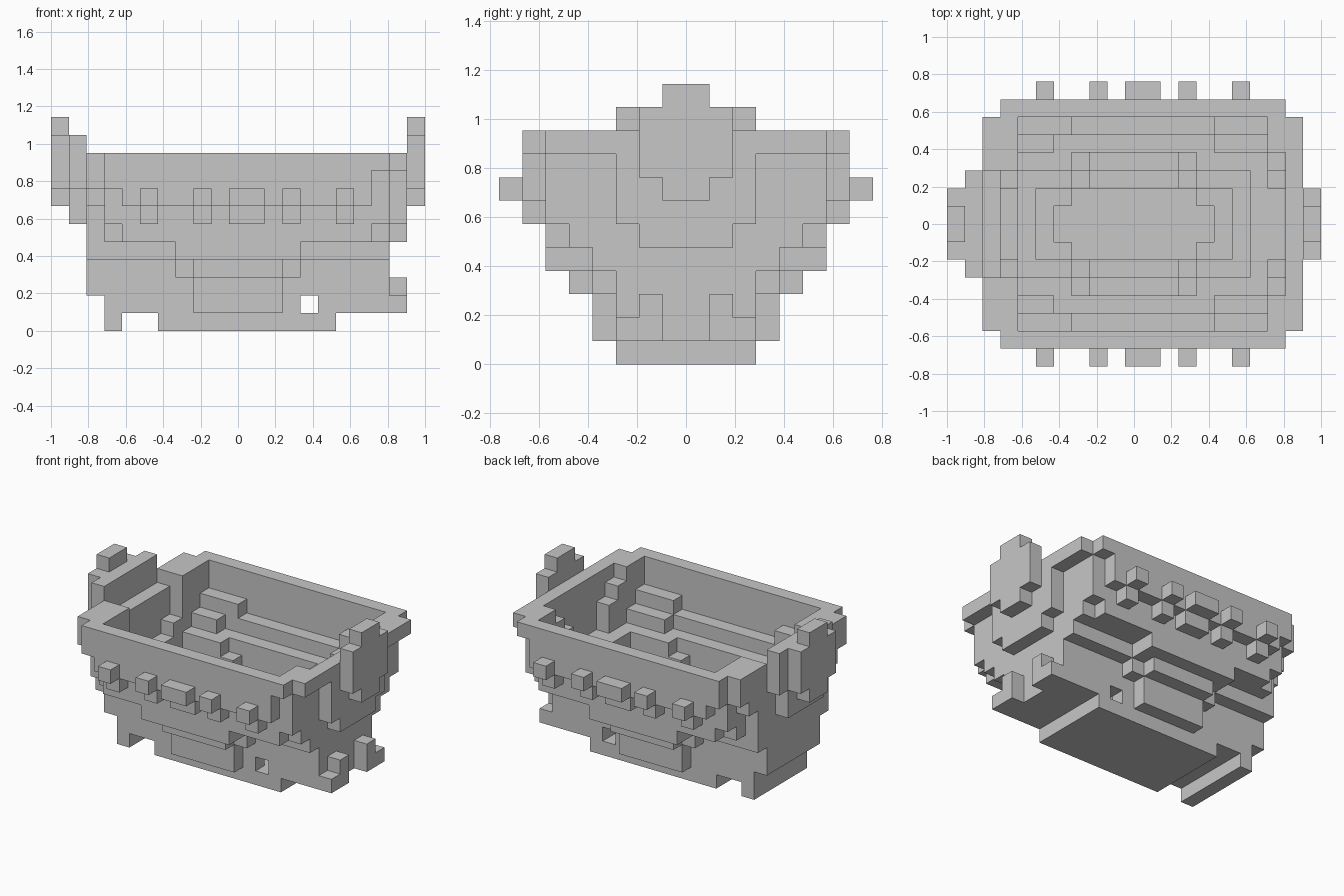
import bpy
import bmesh
from mathutils import Vector

# Remove the default cube
cube = bpy.data.objects.get("Cube")
if cube:
    bpy.data.objects.remove(cube, do_unlink=True)

UNIT = 2 / 21            # edge length of one block
ORIGIN = Vector((-10.5, 0, 0))

# Single stone colour
stone = bpy.data.materials.new("stone_grey")
stone.use_nodes = True
colour = (0.57, 0.57, 0.57, 1)
stone.diffuse_color = colour
stone.node_tree.nodes["Principled BSDF"].inputs["Base Color"].default_value = colour

cells = {}               # block position -> part name


def block(left, right, low, high, depth, inner=0):
    """Blocks between two columns and two layers, mirrored front to back."""
    for x in range(left, right + 1):
        for z in range(low, high + 1):
            for y in range(inner, depth):
                yield (x, y, z)
                yield (x, -1 - y, z)


def fill(part, *boxes):
    for box in boxes:
        for cell in block(*box):
            cells.setdefault(cell, part)


def carve(*boxes):
    for box in boxes:
        for cell in block(*box):
            cells.pop(cell, None)


# Base plate and the strip foot at the left end
fill("base_plate", (6, 15, 0, 0, 3))
fill("strip_foot", (3, 3, 0, 0, 3))

# Lower body with stepped front and back panels
fill("lower_body", (3, 18, 1, 3, 3), (2, 2, 2, 3, 3))
fill("side_panels", (8, 12, 1, 2, 4), (7, 13, 3, 3, 4), (8, 12, 3, 3, 5),
     (7, 13, 4, 4, 6))

# Upper body, widening toward the rim
fill("upper_body",
     (2, 18, 4, 4, 4), (2, 2, 5, 6, 4),
     (3, 18, 5, 5, 5), (4, 17, 5, 5, 6),
     (3, 18, 6, 8, 6), (2, 2, 7, 7, 5), (2, 2, 8, 8, 6),
     (4, 17, 7, 7, 7), (3, 17, 8, 8, 7),
     (19, 19, 6, 8, 3), (19, 19, 5, 5, 2))

# Rim
fill("rim", (3, 18, 9, 9, 7), (2, 2, 9, 9, 6), (19, 19, 9, 9, 6))

# Cavity, layer by layer from the floor up
carve((6, 14, 1, 2, 1), (7, 13, 1, 2, 2), (8, 12, 2, 2, 3),
      (5, 15, 3, 3, 2), (7, 13, 3, 3, 3), (8, 12, 3, 4, 4),
      (4, 16, 4, 5, 3), (7, 13, 5, 5, 4),
      (4, 17, 6, 6, 4), (6, 14, 6, 6, 5),
      (4, 17, 7, 7, 5), (7, 14, 7, 7, 6), (4, 17, 8, 9, 6))

# Recesses inside the bulging ends
carve((18, 18, 6, 7, 2), (18, 18, 8, 8, 3), (18, 18, 9, 9, 4),
      (3, 3, 6, 6, 2), (3, 3, 7, 9, 3), (2, 2, 9, 9, 3))

# Small through hole near the bottom
carve((14, 14, 1, 1, 4))

# Handles at both ends
fill("left_bulge", (1, 1, 6, 7, 2), (1, 1, 8, 10, 3))
for end, name in ((0, "left_handle"), (20, "right_handle")):
    fill(name, (end, end, 7, 11, 1), (end, end, 8, 10, 2))

# Small feet at the right end
fill("right_feet", (19, 19, 1, 2, 2, 1), (19, 19, 1, 1, 3, 2))

# Row of studs along front and back, each with a bracket below
for start, stop in ((5, 5), (8, 8), (10, 11), (13, 13), (16, 16)):
    fill("studs", (start, stop, 7, 7, 8, 7))
    fill("stud_brackets", (start, stop, 6, 6, 7, 6))


def build(part):
    """Mesh of the exposed block faces of one part, merged into flat faces."""
    bm = bmesh.new()
    corners = {}

    def vert(p):
        key = tuple(round(c) for c in p)
        if key not in corners:
            corners[key] = bm.verts.new((Vector(key) + ORIGIN) * UNIT)
        return corners[key]

    for cell in [c for c, owner in cells.items() if owner == part]:
        middle = Vector(cell) + Vector((.5, .5, .5))
        for axis in range(3):
            for sign in (-1, 1):
                n = Vector((0, 0, 0))
                n[axis] = sign
                if tuple(round(c) for c in Vector(cell) + n) in cells:
                    continue
                u = Vector((0, 0, 0))
                u[(axis + 1) % 3] = 1
                v = n.cross(u)
                ring = ((-1, -1), (1, -1), (1, 1), (-1, 1))
                bm.faces.new([vert(middle + (n + a * u + b * v) / 2) for a, b in ring])
    bmesh.ops.dissolve_limit(bm, angle_limit=0.01, verts=bm.verts, edges=bm.edges)
    mesh = bpy.data.meshes.new(part)
    bm.to_mesh(mesh)
    bm.free()
    mesh.materials.append(stone)
    bpy.context.collection.objects.link(bpy.data.objects.new(part, mesh))


for part in sorted(set(cells.values())):
    build(part)
